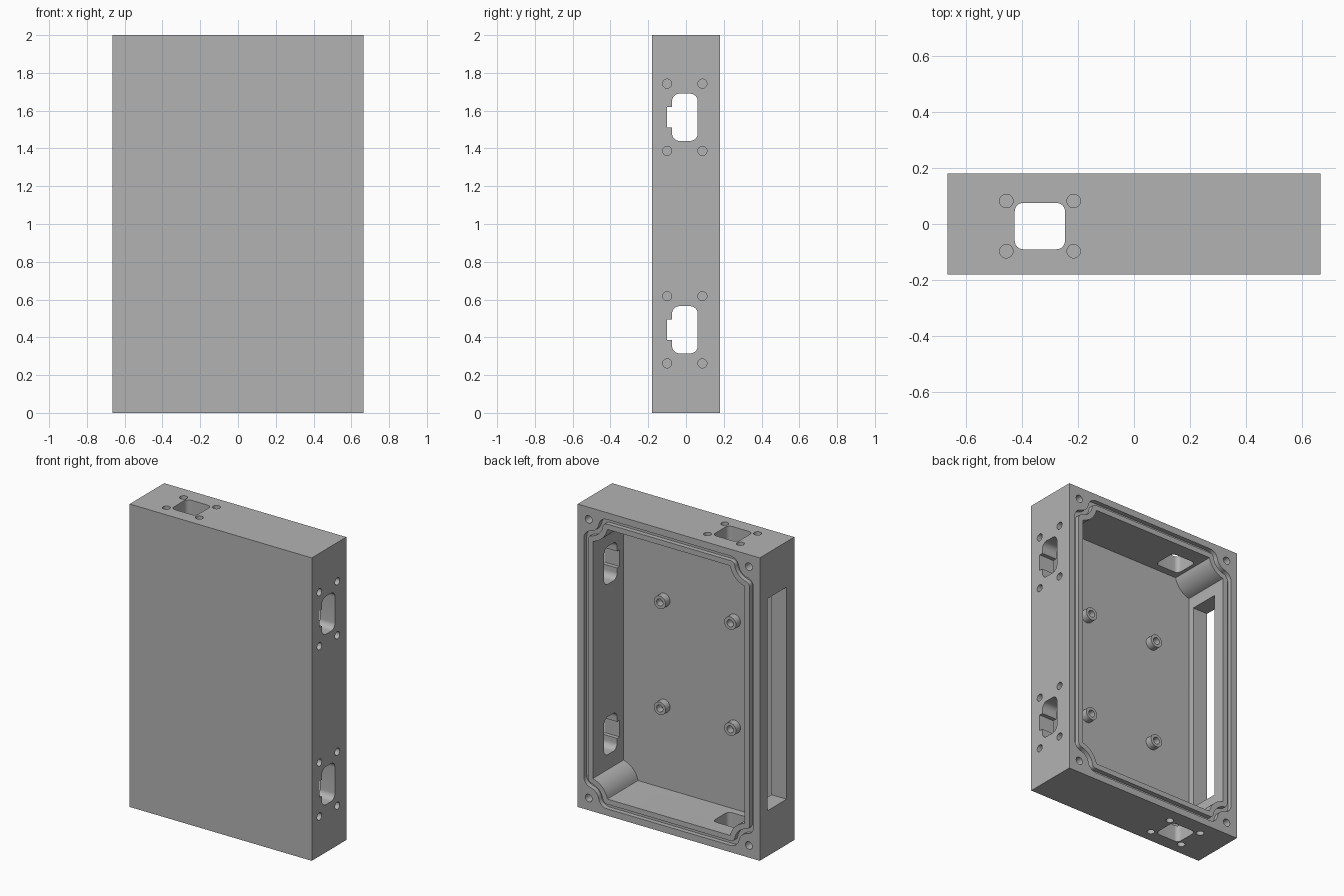
import bpy, bmesh
from math import cos, sin, pi, sqrt, atan2

W, D, H = 0.665, 0.18, 1.0        # half sizes of the case
BOSS = 0.08                       # corner screw distance from the edges
FLOOR = -0.14                     # inner face of the front panel

if "Cube" in bpy.data.objects:
    bpy.data.objects.remove(bpy.data.objects["Cube"])

grey = bpy.data.materials.new("mid grey")
grey.use_nodes = True
grey.diffuse_color = (0.45, 0.45, 0.45, 1)
grey.node_tree.nodes["Principled BSDF"].inputs["Base Color"].default_value = grey.diffuse_color


def place(axis, u, v, w):
    return {"X": (w, u, v), "Y": (u, w, v), "Z": (u, v, w)}[axis]


def solid(name, axis, low, high, outer, inner=None):
    """Extrude an outline along an axis; an inner outline makes it a ring."""
    bm = bmesh.new()

    def loop(points, w):
        return [bm.verts.new(place(axis, u, v, w)) for u, v in points]

    def bridge(a, b):
        n = len(a)
        for i in range(n):
            j = (i + 1) % n
            bm.faces.new((a[i], a[j], b[j], b[i]))

    a, b = loop(outer, low), loop(outer, high)
    bridge(a, b)
    if inner:
        c, d = loop(inner, low), loop(inner, high)
        bridge(c, d)
        bridge(a, c)
        bridge(b, d)
    else:
        bm.faces.new(a)
        bm.faces.new(b)
    bmesh.ops.recalc_face_normals(bm, faces=bm.faces)
    mesh = bpy.data.meshes.new(name)
    bm.to_mesh(mesh)
    bm.free()
    mesh.materials.append(grey)
    ob = bpy.data.objects.new(name, mesh)
    bpy.context.collection.objects.link(ob)
    return ob


def arc(cu, cv, r, start, end, steps):
    return [(cu + r * cos(start + (end - start) * i / steps),
             cv + r * sin(start + (end - start) * i / steps)) for i in range(steps + 1)]


def circle(u, v, r, n=32):
    return arc(u, v, r, 0, 2 * pi, n)[:-1]


def rect(u0, u1, v0, v1):
    return [(u0, v0), (u1, v0), (u1, v1), (u0, v1)]


def round_rect(u0, u1, v0, v1, r):
    pts = []
    corners = [(u1 - r, v1 - r), (u0 + r, v1 - r), (u0 + r, v0 + r), (u1 - r, v0 + r)]
    for k, (u, v) in enumerate(corners):
        pts += arc(u, v, r, k * pi / 2, (k + 1) * pi / 2, 8)
    return pts


def case_outline(inset, radius, fillet):
    """Rectangle whose corners curve inward around the screw bosses."""
    side = inset + fillet - BOSS
    reach = sqrt((radius + fillet) ** 2 - side ** 2)
    turn = atan2(-reach, -side) % (2 * pi)
    a = atan2(reach, side)
    first = arc(inset + fillet, BOSS + reach, fillet, pi, turn, 6)
    last = [(q, p) for p, q in reversed(first)]
    corner = first + arc(BOSS, BOSS, radius, a, pi / 2 - a, 14)[1:-1] + last
    pts = []
    for sx, sz in ((1, 1), (-1, 1), (-1, -1), (1, -1)):
        quarter = [(sx * (W - p), H + sz * (H - q)) for p, q in corner]
        pts += quarter if sx * sz > 0 else quarter[::-1]
    return pts


# Case block
case = solid("case", "Y", -D, D, rect(-W, W, 0, 2 * H))
cutters = []


def cut(name, *args):
    cutters.append(solid(name + "_cutter", *args))


# Cavity open at the back, and the seal groove around it
cut("cavity", "Y", FLOOR, D + 0.1, case_outline(0.11, 0.14, 0.002))
cut("groove", "Y", D - 0.03, D + 0.05,
    case_outline(0.045, 0.075, 0.06), case_outline(0.075, 0.105, 0.03))

# Corner screw holes in the back rim
for x in (-W + BOSS, W - BOSS):
    for z in (BOSS, 2 * H - BOSS):
        cut("corner_screw", "Y", -0.05, D + 0.05, circle(x, z, 0.025))

# Two keyed connector openings in the left wall, with blind screw holes
for z in (0.44, 1.565):
    cut("side_port", "X", 0.5, 0.75, round_rect(-0.074, 0.062, z - 0.125, z + 0.125, 0.04))
    cut("side_key", "X", 0.5, 0.75, rect(-0.10, -0.04, z - 0.055, z + 0.055))
    for y in (-0.10, 0.087):
        for dz in (-0.178, 0.178):
            cut("side_screw", "X", W - 0.08, 0.75, circle(y, z + dz, 0.024))

# Long slot in the right wall
cut("long_slot", "X", -0.75, -0.5, rect(-0.10, 0.10, 0.3, 1.7))

# Matching openings in the top and bottom walls, with blind screw holes
for base, tip, blind in ((-0.1, 0.2, 0.08), (2.1, 1.8, 1.92)):
    cut("end_port", "Z", min(base, tip), max(base, tip),
        round_rect(-0.425, -0.246, -0.09, 0.075, 0.03))
    for x in (-0.455, -0.215):
        for y in (-0.097, 0.082):
            cut("end_screw", "Z", min(base, blind), max(base, blind), circle(x, y, 0.024))

# Carve the case, then drop the cutters
for c in cutters:
    c.hide_render = True
    mod = case.modifiers.new(c.name, "BOOLEAN")
    mod.operation = "DIFFERENCE"
    mod.solver = "EXACT"
    mod.object = c
bpy.context.view_layer.update()
carved = bpy.data.meshes.new_from_object(
    case.evaluated_get(bpy.context.evaluated_depsgraph_get()))
case.modifiers.clear()
case.data = carved
for c in cutters:
    bpy.data.objects.remove(c)

# Board standoffs on the inside of the front panel
parts = [case]
for side, x in (("right", -0.257), ("left", 0.257)):
    for level, z in (("lower", 0.655), ("upper", 1.355)):
        parts.append(solid("standoff_" + level + "_" + side, "Y", FLOOR - 0.01, -0.093,
                           circle(x, z, 0.043), circle(x, z, 0.023)))

# Smooth the curved walls, keep the edges sharp
bpy.ops.object.select_all(action="DESELECT")
for ob in parts:
    ob.select_set(True)
bpy.context.view_layer.objects.active = case
bpy.ops.object.shade_smooth_by_angle(angle=pi / 6)
